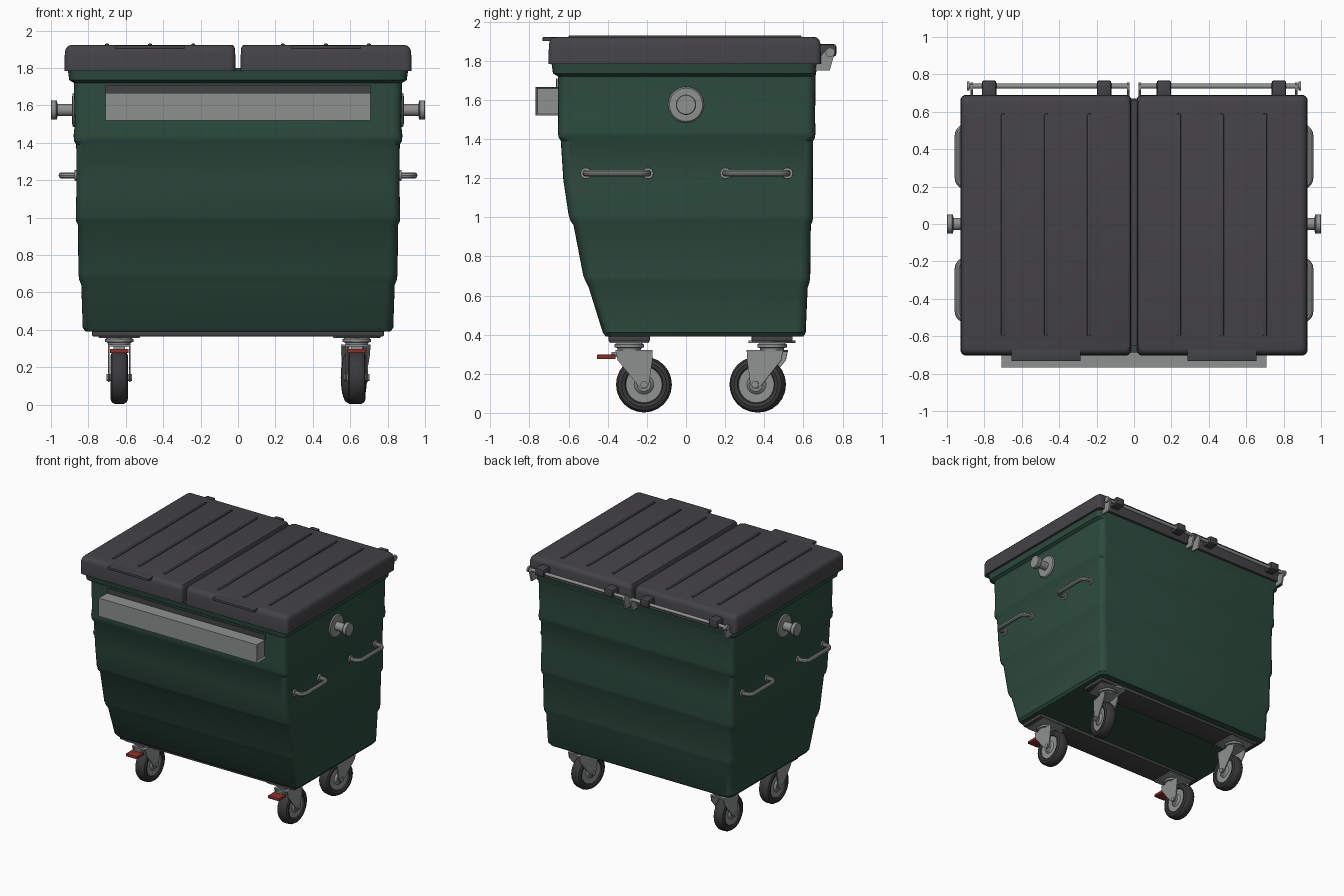
import bpy, bmesh, math
from mathutils import Matrix, Vector

cube = bpy.data.objects.get("Cube")
if cube:
    bpy.data.objects.remove(cube)


def material(name, r, g, b):
    m = bpy.data.materials.new(name)
    m.use_nodes = True
    m.diffuse_color = (r, g, b, 1)
    bsdf = next(n for n in m.node_tree.nodes if n.type == 'BSDF_PRINCIPLED')
    bsdf.inputs["Base Color"].default_value = (r, g, b, 1)
    return m


GREEN = material("dark green", .026, .07, .049)
DARK = material("charcoal", .058, .055, .061)
STEEL = material("grey steel", .27, .285, .28)
RED = material("brake red", .25, .03, .022)
RUBBER = material("black rubber", .042, .042, .045)
made = []


def finish(name, bm, mat, M=None):
    bmesh.ops.recalc_face_normals(bm, faces=bm.faces)
    me = bpy.data.meshes.new(name)
    bm.to_mesh(me)
    bm.free()
    me.materials.append(mat)
    ob = bpy.data.objects.new(name, me)
    bpy.context.collection.objects.link(ob)
    if M is not None:
        ob.matrix_world = M
    made.append(ob)
    return ob


def box(name, x, y, z, mat, bevel=0, M=None, end_inset=0):
    bm = bmesh.new()
    bmesh.ops.create_cube(bm, size=1)
    for v in bm.verts:
        v.co = [(a + b) / 2 + c * (b - a) for (a, b), c in zip((x, y, z), v.co)]
    if bevel:
        bmesh.ops.bevel(bm, geom=bm.edges[:], offset=bevel, segments=2,
                        profile=.5, affect='EDGES')
    if end_inset:
        bm.normal_update()
        ends = [f for f in bm.faces if abs(f.normal.x) > .9]
        bmesh.ops.inset_individual(bm, faces=ends, thickness=end_inset, depth=-end_inset)
    return finish(name, bm, mat, M)


def skin(bm, rings):
    # Bridge equal closed rings and cap both ends
    n = len(rings[0])
    for a, b in zip(rings, rings[1:]):
        for i in range(n):
            j = (i + 1) % n
            bm.faces.new((a[i], a[j], b[j], b[i]))
    bm.faces.new(rings[0])
    bm.faces.new(rings[-1])


def loft(name, rows, mat, radius, steps=5):
    # Rounded rectangles: (z, x0, x1, y0, y1)
    bm = bmesh.new()
    rings = []
    for z, x0, x1, y0, y1 in rows:
        corners = ((x1, y1, -1, -1), (x0, y1, 1, -1), (x0, y0, 1, 1), (x1, y0, -1, 1))
        ring = []
        for q, (cx, cy, sx, sy) in enumerate(corners):
            for k in range(steps + 1):
                a = (q + k / steps) * math.pi / 2
                ring.append(bm.verts.new((cx + radius * (sx + math.cos(a)),
                                          cy + radius * (sy + math.sin(a)), z)))
        rings.append(ring)
    skin(bm, rings)
    return finish(name, bm, mat)


def lathe(name, profile, mat, M=None, sides=24, axis='X'):
    # Profile of (distance along axis, radius)
    bm = bmesh.new()
    rings = []
    for d, r in profile:
        ring = []
        for i in range(sides):
            a = i * math.tau / sides
            c, s = r * math.cos(a), r * math.sin(a)
            ring.append(bm.verts.new((d, c, s) if axis == 'X' else (c, s, d)))
        rings.append(ring)
    skin(bm, rings)
    return finish(name, bm, mat, M)


def tube(name, pts, r, mat, sides=10):
    bm = bmesh.new()
    pts = [Vector(p) for p in pts]
    rings = []
    for i, p in enumerate(pts):
        t = (pts[min(i + 1, len(pts) - 1)] - pts[max(i - 1, 0)]).normalized()
        up = Vector((0, 0, 1))
        side = t.cross(up)
        rings.append([bm.verts.new(p + r * (math.cos(a) * side + math.sin(a) * up))
                      for a in (k * math.tau / sides for k in range(sides))])
    skin(bm, rings)
    return finish(name, bm, mat)


def plate(name, outline, x0, x1, mat, M=None):
    # Outline in y, z extruded along x
    bm = bmesh.new()
    skin(bm, [[bm.verts.new((x, y, z)) for y, z in outline] for x in (x0, x1)])
    return finish(name, bm, mat, M)


# Ribbed tapering body with rim: z, half width, front y, back y
body = [(.39, .815, -.41, .6), (.41, .83, -.425, .612), (.64, .838, -.497, .622),
        (.67, .85, -.512, .632), (.7, .853, -.525, .635), (.96, .856, -.575, .638),
        (.98, .865, -.59, .647), (1.01, .867, -.6, .65), (1.19, .863, -.627, .648),
        (1.39, .865, -.64, .65), (1.41, .877, -.652, .66), (1.44, .879, -.655, .662),
        (1.5, .872, -.653, .66), (1.72, .878, -.655, .662), (1.735, .902, -.68, .665),
        (1.79, .91, -.688, .67)]
loft("body", [(z, -w, w, f, b) for z, w, f, b in body], GREEN, .05)
box("centre_seal", (-.02, .02), (-.65, .66), (1.785, 1.8), DARK)

# Underside rails carrying the wheels
for name, y in (("front_rail", -.29), ("rear_rail", .44)):
    box(name, (-.78, .78), (y - .105, y + .105), (.365, .395), DARK, .005)

# Front lifting bar
box("front_lifting_bar", (-.708, .708), (-.768, -.64), (1.52, 1.667), STEEL, end_inset=.012)
box("bar_backing_strip", (-.708, .708), (-.664, -.657), (1.667, 1.708), DARK)

for s, side in ((-1, "right"), (1, "left")):
    span = lambda a, b: tuple(sorted((s * a, s * b)))

    # Lid half with raised ribs and front grip
    rows = []
    for z, d in ((1.783, 0), (1.885, .002), (1.905, .008), (1.918, .02), (1.922, .035)):
        x0, x1 = span(.014 + d * .4, .928 - d)
        rows.append((z, x0, x1, -.703 + d, .69 - d))
    loft(side + "_lid", rows, DARK, .03)
    for i, x in enumerate((.24, .47, .7)):
        box(f"{side}_lid_rib_{i + 1}", span(x - .011, x + .011), (-.6, .59),
            (1.91, 1.93), DARK, .006)
    box(side + "_lid_grip", span(.285, .655), (-.733, -.66), (1.9, 1.921), DARK, .004)

    # Rear hinge rod, lugs and brackets
    lathe(side + "_hinge_rod", [(s * .025, .013), (s * .89, .013)], STEEL,
          Matrix.Translation((0, .737, 1.843)), 12)
    lathe(side + "_rod_end", [(s * .88, .024), (s * .893, .024)], STEEL,
          Matrix.Translation((0, .737, 1.843)), 12)
    for i, x in enumerate((.16, .775)):
        box(f"{side}_hinge_lug_{i + 1}", span(x - .039, x + .039), (.67, .768),
            (1.822, 1.885), DARK, .012)
    outline = [(.66, 1.75), (.735, 1.75), (.757, 1.83), (.745, 1.86), (.715, 1.855), (.66, 1.79)]
    for name, x in (("inner", .03), ("outer", .868)):
        plate(f"{side}_{name}_hinge_bracket", outline, s * (x - .007), s * (x + .007), STEEL)

    # Side lifting pin with flange
    lathe(side + "_lifting_pin", [(s * d, r) for d, r in
          ((.85, .09), (.878, .092), (.886, .085), (.887, .033), (.966, .033),
           (.967, .048), (.972, .052), (.996, .052), (1, .048))],
          STEEL, Matrix.Translation((0, 0, 1.575)))

    # Side grab handles
    for name, y in (("front", -.353), ("rear", .36)):
        half, bend, out = .158, .045, .942
        path = [(s * .85, y - half, 1.225)]
        for k in range(6):
            a = k / 5 * math.pi / 2
            path.append((s * (out - bend + bend * math.sin(a)),
                         y - half + bend * (1 - math.cos(a)), 1.225))
        path += [(px, 2 * y - py, pz) for px, py, pz in reversed(path)]
        tube(f"{side}_{name}_handle", path, .017, STEEL)
        for e in (-1, 1):
            lathe(f"{side}_{name}_handle_foot", [(s * .85, .03), (s * .874, .028)], STEEL,
                  Matrix.Translation((0, y + e * half, 1.225)), 12)

    # Swivelling wheels, one slightly turned
    for name, y, turn in (("front", -.29, 0), ("rear", .44, 180)):
        if turn and s > 0:
            turn -= 12
        tag = f"{side}_{name}_"
        M = Matrix.Translation((s * .635, y, 0)) @ Matrix.Rotation(math.radians(turn), 4, 'Z')
        W = M @ Matrix.Translation((0, .075, .145))
        box(tag + "mount_plate", (-.11, .11), (-.1, .1), (.357, .37), STEEL, .003, M)
        lathe(tag + "swivel", [(.318, .06), (.332, .062), (.335, .075), (.35, .075), (.36, .06)],
              STEEL, M, 20, 'Z')
        box(tag + "fork_crown", (-.06, .06), (-.07, .12), (.31, .322), STEEL, .002, M)
        arm = [(-.07, .322), (.12, .322), (.118, .27), (.1, .14), (.085, .122),
               (.062, .122), (.045, .14), (-.06, .27)]
        for e in (-1, 1):
            plate(tag + "fork_arm", arm, e * .053, e * .06, STEEL, M)
        lathe(tag + "axle", [(-.068, .018), (.068, .018)], STEEL, W, 12)
        tyre = [(.03, .09), (.042, .098), (.047, .115), (.04, .132), (.022, .143)]
        lathe(tag + "tyre", [(-d, r) for d, r in tyre] + [(d, r) for d, r in reversed(tyre)],
              RUBBER, W)
        hub = [(.046, .035), (.042, .04), (.032, .05), (.034, .096)]
        lathe(tag + "hub", [(-d, r) for d, r in hub] + [(d, r) for d, r in reversed(hub)],
              STEEL, W)
        if name == "front":
            box(tag + "brake_pedal", (-.05, .05), (-.165, -.07), (.275, .298), RED, .004, M)
            box(tag + "brake_arm", (-.03, .03), (-.09, -.03), (.285, .312), STEEL, 0, M)

# Smooth shading with crisp edges
bpy.ops.object.select_all(action='DESELECT')
for ob in made:
    ob.select_set(True)
bpy.context.view_layer.objects.active = made[0]
bpy.ops.object.shade_smooth_by_angle(angle=math.radians(32))
